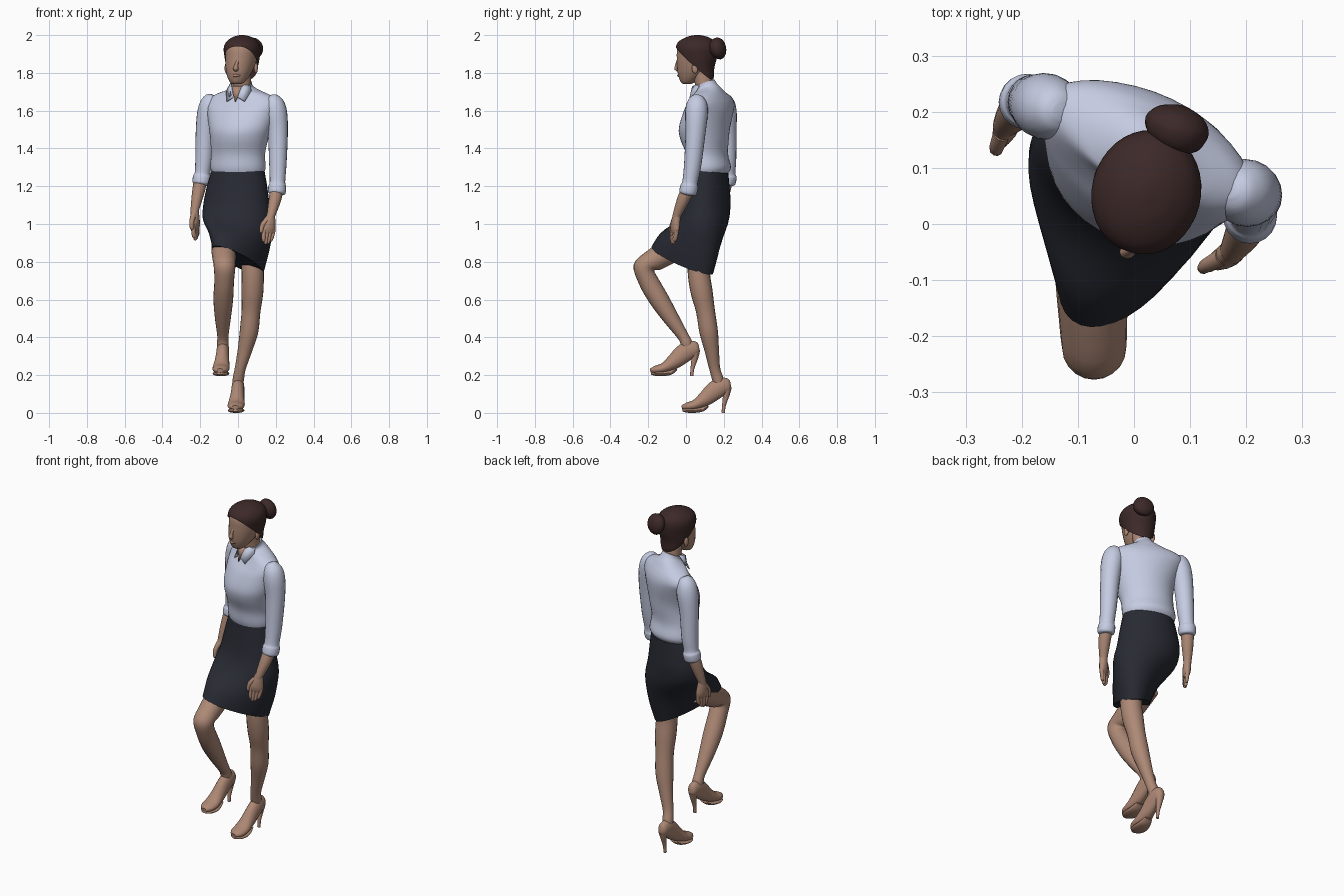
import bpy, bmesh, math
from mathutils import Vector as V


def material(name, rgb):
    m = bpy.data.materials.new(name)
    m.diffuse_color = (*rgb, 1)
    return m


SKIN = material("skin", (0.42, 0.25, 0.18))
SHOE = material("nude shoe leather", (0.42, 0.245, 0.175))
SHIRT = material("pale blue cotton", (0.56, 0.60, 0.76))
SKIRT = material("charcoal fabric", (0.021, 0.023, 0.033))
HAIR = material("dark brown hair", (0.045, 0.022, 0.021))


def finish(name, bm, mat, angle=50):
    bmesh.ops.recalc_face_normals(bm, faces=bm.faces)
    me = bpy.data.meshes.new(name)
    bm.to_mesh(me)
    bm.free()
    me.materials.append(mat)
    me.shade_smooth()
    me.set_sharp_from_angle(angle=math.radians(angle))
    ob = bpy.data.objects.new(name, me)
    bpy.context.collection.objects.link(ob)
    return ob


def spline(rows, steps):
    """Catmull-Rom through tuples of vectors."""
    out, n = [], len(rows)
    for i in range(n - 1):
        quad = [rows[max(0, min(n - 1, i + k))] for k in (-1, 0, 1, 2)]
        for s in range(steps):
            t = s / steps
            out.append(tuple(0.5 * (2 * b + (c - a) * t + (2 * a - 5 * b + 4 * c - d) * t * t
                                    + (3 * b - a - 3 * c + d) * t ** 3) for a, b, c, d in zip(*quad)))
    return out + [rows[-1]]


def loft(name, rings, mat, sides=28, steps=4, cut=None):
    """Skin rings of (centre, axis, axis); cut = (point, normal) keeps the normal side."""
    bm = bmesh.new()
    loops = []
    for c, u, v in spline(rings, steps):
        angles = [2 * math.pi * k / sides for k in range(sides)]
        loops.append([bm.verts.new(c + u * math.cos(a) + v * math.sin(a)) for a in angles])
    for p, q in zip(loops, loops[1:]):
        for k in range(sides):
            j = (k + 1) % sides
            bm.faces.new((p[k], p[j], q[j], q[k]))
    bm.faces.new(loops[0])
    bm.faces.new(loops[-1])
    if cut:
        bmesh.ops.bisect_plane(bm, geom=bm.verts[:] + bm.edges[:] + bm.faces[:],
                               plane_co=cut[0], plane_no=cut[1], clear_inner=True)
    return finish(name, bm, mat)


def flat(x, y, z, a, b, yaw, tilt=0):
    """Horizontal ellipse ring, its back raised by tilt."""
    r = math.radians(yaw)
    return V((x, y, z)), V((math.cos(r), math.sin(r), 0)) * a, V((-math.sin(r) * b, math.cos(r) * b, tilt))


def limb(name, pts, mat, ref=(1, 0, 0), sides=20, steps=4):
    """Tube through (x, y, z, r) or (x, y, z, r across, r deep), square to its path."""
    co = [V(p[:3]) for p in pts]
    rings = []
    for i, p in enumerate(pts):
        t = (co[min(i + 1, len(co) - 1)] - co[max(i - 1, 0)]).normalized()
        u = V(ref)
        u = (u - t * u.dot(t)).normalized()
        rings.append((co[i], u * p[3], t.cross(u) * p[-1]))
    return loft(name, rings, mat, sides, steps)


def ball(name, loc, radii, mat):
    bm = bmesh.new()
    bmesh.ops.create_uvsphere(bm, u_segments=24, v_segments=14, radius=1)
    for v in bm.verts:
        v.co = V([c * r for c, r in zip(v.co, radii)]) + V(loc)
    return finish(name, bm, mat)


# Blouse: twisted torso with sloping shoulders and a stand collar
loft("blouse", [
    flat(0.00, 0.12, 1.265, 0.138, 0.095, -17), flat(0.00, 0.124, 1.30, 0.15, 0.110, -18),
    flat(0.00, 0.112, 1.37, 0.147, 0.106, -19), flat(0.007, 0.098, 1.45, 0.158, 0.124, -21),
    flat(0.012, 0.098, 1.51, 0.172, 0.128, -23), flat(0.018, 0.118, 1.59, 0.192, 0.116, -25),
    flat(0.022, 0.131, 1.635, 0.204, 0.098, -26), flat(0.023, 0.134, 1.668, 0.185, 0.082, -26),
    flat(0.023, 0.130, 1.692, 0.137, 0.072, -24), flat(0.022, 0.120, 1.71, 0.085, 0.065, -22, 0.01),
    flat(0.022, 0.108, 1.725, 0.056, 0.058, -20, 0.018),
    flat(0.02, 0.098, 1.742, 0.053, 0.054, -20, 0.022)], SHIRT, 36)


# Collar flaps and open neck, drawn in the torso frame
def plate(name, pts, mat, thick=0.006):
    c, u, w = flat(0.022, 0.125, 0, 1, 1, -20)
    bm = bmesh.new()
    bm.faces.new([bm.verts.new(c + u * x + w * y + V((0, 0, z))) for x, y, z in pts])
    ob = finish(name, bm, mat)
    mod = ob.modifiers.new("thickness", "SOLIDIFY")
    mod.thickness, mod.offset = thick, 0
    return ob


plate("open_neck", [(-0.03, -0.08, 1.73), (0.03, -0.08, 1.73), (0.0, -0.106, 1.645)], SKIN)
for s, side in ((-1, "right"), (1, "left")):
    plate(side + "_collar_flap", [(s * 0.05, -0.03, 1.75), (s * 0.028, -0.085, 1.728),
                                  (s * 0.012, -0.104, 1.672), (s * 0.050, -0.098, 1.648),
                                  (s * 0.07, -0.05, 1.705)], SHIRT)

# Skirt: hips stretching into a tilted hem over the raised knee
loft("skirt", [
    flat(0.00, 0.12, 1.285, 0.143, 0.098, -17), flat(-0.005, 0.118, 1.20, 0.163, 0.107, -16),
    flat(-0.008, 0.111, 1.10, 0.179, 0.121, -14),
    (V((0.0, 0.084, 1.01)), V((0.186, -0.005, -0.015)), V((0.01, 0.138, -0.01))),
    (V((0.006, 0.021, 0.905)), V((0.160, 0.060, -0.045)), V((0.0, 0.143, -0.03))),
    (V((0.0, -0.020, 0.808)), V((0.135, 0.078, -0.062)), V((0.010, 0.144, -0.045)))], SKIRT, 36)

# Sleeves ending in rolled cuffs
limb("left_sleeve", [
    (0.172, 0.062, 1.678, 0.015), (0.178, 0.060, 1.668, 0.036), (0.190, 0.058, 1.635, 0.055),
    (0.201, 0.055, 1.58, 0.060), (0.211, 0.050, 1.48, 0.053), (0.211, 0.036, 1.32, 0.046),
    (0.209, 0.022, 1.225, 0.041), (0.208, 0.018, 1.20, 0.047), (0.206, 0.01, 1.165, 0.046),
    (0.205, 0.009, 1.155, 0.03)], SHIRT)
limb("right_sleeve", [
    (-0.130, 0.200, 1.682, 0.015), (-0.135, 0.201, 1.672, 0.036), (-0.146, 0.205, 1.638, 0.054),
    (-0.158, 0.210, 1.58, 0.059), (-0.172, 0.215, 1.48, 0.052), (-0.180, 0.22, 1.34, 0.046),
    (-0.188, 0.22, 1.27, 0.041), (-0.19, 0.22, 1.25, 0.048), (-0.195, 0.215, 1.215, 0.046),
    (-0.196, 0.214, 1.205, 0.03)], SHIRT)


# Forearms and hands
def hand(side, wrist, d, across):
    w, d, a = V(wrist), V(d).normalized(), V(across)
    a = (a - d * a.dot(d)).normalized()

    def at(along, off, *r):
        return (*(w + d * along + a * off), *r)
    limb(side + "_palm", [at(-0.01, 0, 0.021, 0.019), at(0.03, 0, 0.03, 0.022),
                          at(0.07, 0, 0.038, 0.02), at(0.095, 0, 0.033, 0.012)], SKIN, a, 14, 3)
    for i, length in enumerate((0.07, 0.08, 0.075, 0.06)):
        o = (i - 1.5) * 0.018
        limb(f"{side}_finger_{i + 1}", [at(0.075, o, 0.012), at(0.075 + length * 0.6, o * 0.9, 0.011),
                                        at(0.07 + length, o * 0.75, 0.009),
                                        at(0.077 + length, o * 0.7, 0.003)], SKIN, a, 10, 2)
    limb(side + "_thumb", [at(0.02, -0.015, 0.016), at(0.06, -0.04, 0.013),
                           at(0.095, -0.042, 0.010), at(0.103, -0.041, 0.003)], SKIN, a, 10, 3)


limb("left_forearm", [(0.207, 0.018, 1.20, 0.035), (0.196, -0.014, 1.13, 0.033),
                      (0.176, -0.047, 1.05, 0.023), (0.172, -0.052, 1.03, 0.021)], SKIN)
limb("right_forearm", [(-0.194, 0.218, 1.25, 0.035), (-0.21, 0.2, 1.17, 0.033),
                       (-0.228, 0.178, 1.08, 0.023), (-0.23, 0.174, 1.06, 0.021)], SKIN)
hand("left", (0.174, -0.05, 1.045), (-0.025, -0.022, -0.17), (0.9, 0.42, 0))
hand("right", (-0.229, 0.176, 1.07), (0.006, -0.012, -0.17), (0.45, 0.9, 0))

# Legs: left standing, right lifted
limb("left_leg", [
    (0.075, 0.07, 0.90, 0.062), (0.078, 0.068, 0.745, 0.059), (0.076, 0.083, 0.64, 0.058),
    (0.069, 0.103, 0.54, 0.05), (0.058, 0.12, 0.43, 0.049), (0.036, 0.137, 0.33, 0.038),
    (0.012, 0.152, 0.235, 0.029), (0.002, 0.168, 0.18, 0.030), (0.0, 0.175, 0.145, 0.027)], SKIN)
limb("right_leg", [
    (-0.075, 0.03, 0.92, 0.065), (-0.075, -0.08, 0.86, 0.066), (-0.073, -0.168, 0.81, 0.061),
    (-0.071, -0.222, 0.77, 0.057), (-0.073, -0.20, 0.70, 0.052), (-0.078, -0.142, 0.60, 0.052),
    (-0.08, -0.078, 0.50, 0.042), (-0.08, -0.018, 0.41, 0.030), (-0.08, 0.002, 0.37, 0.031),
    (-0.08, 0.008, 0.34, 0.028)], SKIN)


# High-heeled platform shoes, placed by the heel tip
def shoe(side, x, y, z):
    def part(name, rows, n=18):
        limb(f"{side}_{name}", [(x + min(0, (r[0] + 0.03) * 0.08), y + r[0], z + r[1], *r[2:])
                                for r in rows], SHOE, sides=n)
    part("shoe", [(0.04, 0.15, 0.012, 0.02), (0.026, 0.147, 0.026, 0.038), (-0.01, 0.14, 0.033, 0.05),
                  (-0.05, 0.114, 0.035, 0.05), (-0.095, 0.076, 0.039, 0.041),
                  (-0.145, 0.044, 0.045, 0.028), (-0.19, 0.033, 0.040, 0.022), (-0.218, 0.029, 0.018, 0.011)])
    part("platform_sole", [(-0.08, 0.035, 0.025, 0.006), (-0.11, 0.02, 0.035, 0.013),
                           (-0.15, 0.013, 0.044, 0.013), (-0.19, 0.013, 0.039, 0.012),
                           (-0.214, 0.016, 0.018, 0.008)])
    part("heel", [(0.018, 0.125, 0.025), (0.015, 0.09, 0.017), (0.004, 0.04, 0.01), (0.0, 0.0, 0.009)], 12)


shoe("left", 0.0, 0.197, 0.0)
shoe("right", -0.08, 0.03, 0.195)

# Neck and head
limb("neck", [(0.022, 0.11, 1.67, 0.052), (0.022, 0.098, 1.73, 0.048), (0.02, 0.088, 1.79, 0.050),
              (0.02, 0.075, 1.84, 0.052)], SKIN)
skull = [(-0.006, 0.004, 1.740, 0.018, 0.014), (-0.004, 0.010, 1.750, 0.038, 0.036),
         (0.002, 0.026, 1.785, 0.060, 0.067), (0.01, 0.041, 1.83, 0.075, 0.089),
         (0.018, 0.052, 1.88, 0.083, 0.102), (0.022, 0.056, 1.93, 0.085, 0.103),
         (0.022, 0.058, 1.965, 0.070, 0.083), (0.022, 0.06, 1.988, 0.035, 0.045)]
loft("head", [flat(*r, -14) for r in skull], SKIN)
limb("nose", [(0.003, -0.042, 1.875, 0.006, 0.005), (-0.008, -0.047, 1.845, 0.009),
              (-0.012, -0.050, 1.822, 0.014, 0.012), (-0.01, -0.044, 1.810, 0.009, 0.005)], SKIN, sides=12)
limb("lips", [(-0.033, -0.026, 1.786, 0.003), (-0.014, -0.039, 1.786, 0.008),
              (0.012, -0.037, 1.786, 0.003)], SKIN, ref=(0, 0, 1), sides=10)
for s, side in ((-1, "right"), (1, "left")):
    ball(side + "_ear", (0.017 + s * 0.078, 0.066 - s * 0.018, 1.825), (0.010, 0.017, 0.028), SKIN)

# Hair: cap trimmed along the hairline, and a bun
hair = [(0.034, 0.105, 1.765, 0.045, 0.04), (0.028, 0.088, 1.785, 0.066, 0.060), (0.022, 0.066, 1.83, 0.083, 0.085),
        (0.022, 0.058, 1.88, 0.092, 0.106), (0.022, 0.056, 1.93, 0.097, 0.112),
        (0.022, 0.058, 1.965, 0.083, 0.098), (0.022, 0.06, 1.99, 0.048, 0.057), (0.022, 0.06, 2.0, 0.012, 0.015)]
loft("hair_cap", [flat(*r, -14) for r in hair], HAIR, 36, 5,
     cut=(V((0.022, 0.055, 1.842)), V((0.16, 0.66, 0.75))))
limb("hair_bun", [(0.05, 0.12, 1.91, 0.03), (0.062, 0.14, 1.918, 0.034), (0.07, 0.155, 1.925, 0.053),
                  (0.078, 0.178, 1.93, 0.058), (0.084, 0.198, 1.933, 0.042), (0.087, 0.208, 1.935, 0.015)], HAIR)
